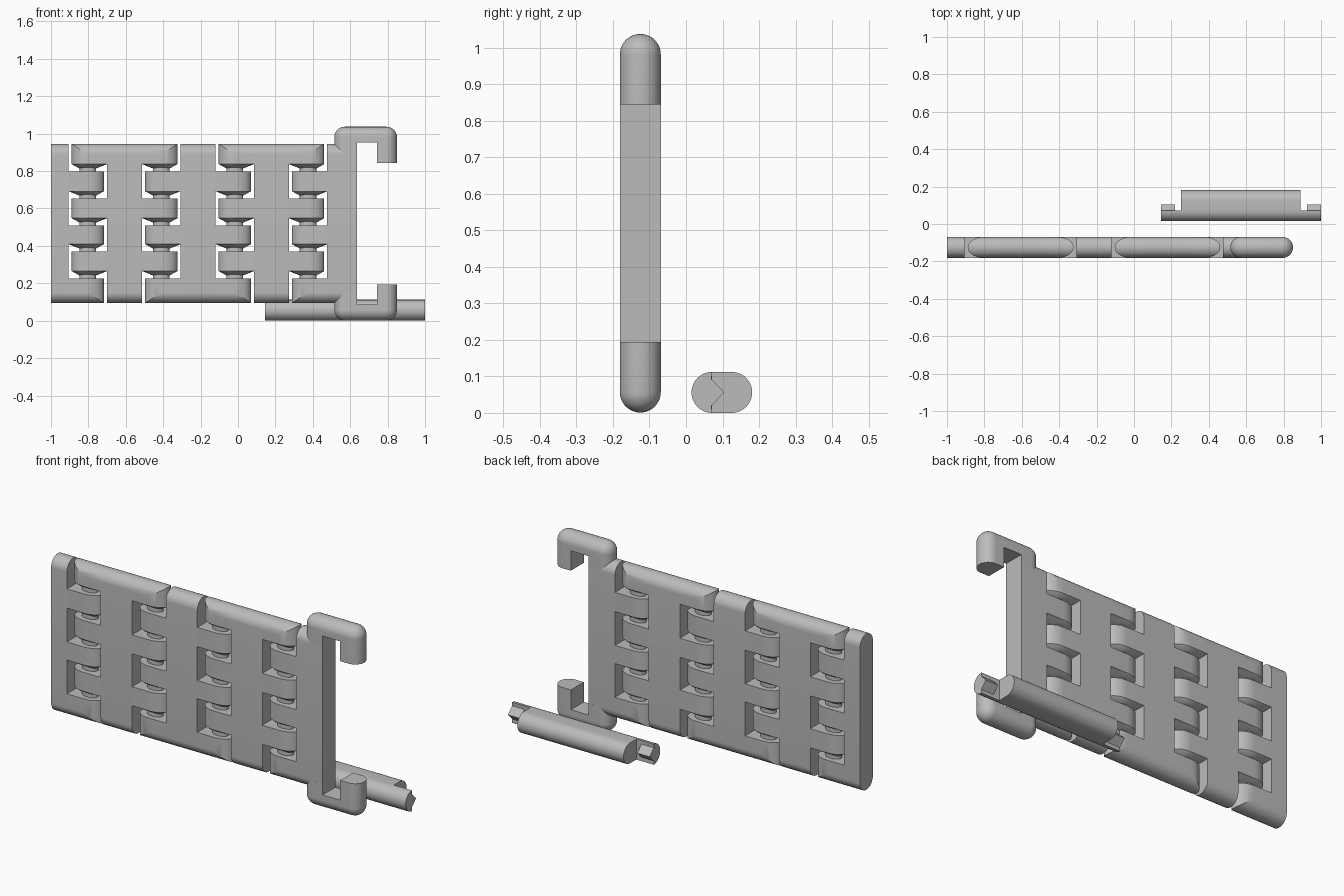
import bpy
import bmesh
from math import sin, cos, pi, sqrt

cube = bpy.data.objects.get("Cube")
if cube:
    bpy.data.objects.remove(cube, do_unlink=True)

grey = bpy.data.materials.new("plain grey")
grey.use_nodes = True
grey.diffuse_color = (0.5, 0.5, 0.5, 1)
grey.node_tree.nodes["Principled BSDF"].inputs["Base Color"].default_value = (0.5, 0.5, 0.5, 1)

HALF = 0.056               # half the panel thickness
MID_Y = -0.125             # panel centre plane
TOP, BOTTOM = 0.945, 0.095
REACH, WALL, PIN = 0.086, 0.102, 0.045   # knuckle end, slot wall and pin, from a hinge axis
STEPS = 24
AXES = [-0.803, -0.41, -0.017, 0.375]
ROW_TOPS = [TOP, 0.797, 0.652, 0.508, 0.369, 0.225]


def add_loft(bm, sections):
    """Skin a list of matching closed sections and cap both ends."""
    rings = [[bm.verts.new(p) for p in s] for s in sections]
    count = len(rings[0])
    for a, b in zip(rings, rings[1:]):
        for i in range(count):
            j = (i + 1) % count
            bm.faces.new((a[i], a[j], b[j], b[i]))
    bm.faces.new(rings[0])
    bm.faces.new(rings[-1])
    verts = [v for r in rings for v in r]
    bmesh.ops.remove_doubles(bm, verts=verts, dist=0.00002)


def add_slices(bm, outline):
    """Loft x-z outlines through the thickness; c is 0 at the faces, 1 in the middle."""
    sections = []
    for k in range(STEPS + 1):
        angle = pi * (k / STEPS - 0.5)
        c, s = max(cos(angle), 0), sin(angle)
        sections.append([(x, MID_Y + HALF * s, z) for x, z in outline(c, abs(s))])
    add_loft(bm, sections)


def add_body(bm, x0, x1):
    """Flat panel with round top and bottom edges."""
    def outline(c, s):
        inset = HALF * (1 - c)
        return [(x0, BOTTOM + inset), (x1, BOTTOM + inset), (x1, TOP - inset), (x0, TOP - inset)]
    add_slices(bm, outline)


def add_knuckle(bm, axis, side, row):
    """Hinge finger with an oval end and a cone below; side is the way it points."""
    def outline(c, s):
        inset = HALF * (1 - c)
        top = ROW_TOPS[row] - (inset if row == 0 else 0)
        if row == 5:
            rim = tip = BOTTOM + inset
        else:
            rim = ROW_TOPS[row + 1] + 0.04
            level = sqrt(s * s + (c * c * PIN / REACH) ** 2)
            tip = rim - 0.024 * min(1, 2 * (1 - level))
        pts = [(-WALL, rim), (-PIN * c, tip), (PIN * c, tip),
               (REACH * c, rim), (REACH * c, top), (-WALL, top)]
        return [(axis + side * x, z) for x, z in pts]
    add_slices(bm, outline)


def add_hook(bm, upper):
    """Rounded claw at the corner of the end panel."""
    base = (TOP + BOTTOM) / 2 - 0.001
    x0, x1, high = 0.515, 0.85, 1.037

    def outline(c, s):
        r = HALF * c
        pts = [(x0 + HALF - r, 0.89)]
        for cx, start in ((x0 + HALF, pi), (x1 - HALF, pi / 2)):
            for k in range(9):
                a = start - k * pi / 16
                pts.append((cx + r * cos(a), high - HALF + r * sin(a)))
        pts += [(x1 - HALF + r, 0.844), (0.743, 0.844), (0.743, 0.952), (0.636, 0.952), (0.636, 0.89)]
        return [(x, z if upper else 2 * base - z) for x, z in pts]
    add_slices(bm, outline)


def add_prism(bm, profile, x0, x1):
    add_loft(bm, [[(x, y, z) for y, z in profile] for x in (x0, x1)])


def finish(name, bm):
    bmesh.ops.recalc_face_normals(bm, faces=bm.faces)
    mesh = bpy.data.meshes.new(name)
    bm.to_mesh(mesh)
    bm.free()
    mesh.materials.append(grey)
    obj = bpy.data.objects.new(name, mesh)
    bpy.context.collection.objects.link(obj)
    bpy.ops.object.select_all(action='DESELECT')
    obj.select_set(True)
    bpy.context.view_layer.objects.active = obj
    bpy.ops.object.shade_smooth_by_angle(angle=0.45)


# Five hinged panels; alternate panels own alternate knuckle rows
for i in range(5):
    bm = bmesh.new()
    left = AXES[i - 1] + WALL if i else -1
    right = AXES[i] - WALL if i < 4 else 0.636
    add_body(bm, left, right)
    for row in range(1 - i % 2, 6, 2):
        if i:
            add_knuckle(bm, AXES[i - 1], -1, row)
        if i < 4:
            add_knuckle(bm, AXES[i], 1, row)
    if i == 4:
        add_hook(bm, True)
        add_hook(bm, False)
    finish("end_panel_with_hooks" if i == 4 else f"panel_{i + 1}", bm)

# Oval pivots showing in the gaps between knuckles
for i, axis in enumerate(AXES):
    bm = bmesh.new()
    ring = [2 * pi * k / STEPS for k in range(STEPS)]
    add_loft(bm, [[(axis + PIN * cos(a), MID_Y + 0.029 * sin(a), z) for a in ring]
                  for z in (0.2, 0.85)])
    finish(f"hinge_pivot_{i + 1}", bm)

# Loose locking bar: stadium middle, half-round ends with pointed ridges
arc = [pi / 2 + pi * k / STEPS for k in range(STEPS + 1)]
front = [(0.071 + HALF * cos(a), HALF + HALF * sin(a)) for a in arc]
back = [(0.125 - HALF * cos(a), HALF - HALF * sin(a)) for a in arc]
ridge = [(0.07, 0.02), (0.105, HALF), (0.07, 0.092)]
bm = bmesh.new()
add_prism(bm, front + back, 0.25, 0.89)
for inner, gap, outer in ((0.25, 0.22, 0.145), (0.89, 0.925, 1.0)):
    add_prism(bm, front, inner, gap)
    add_prism(bm, front + ridge, gap, outer)
finish("locking_bar", bm)
